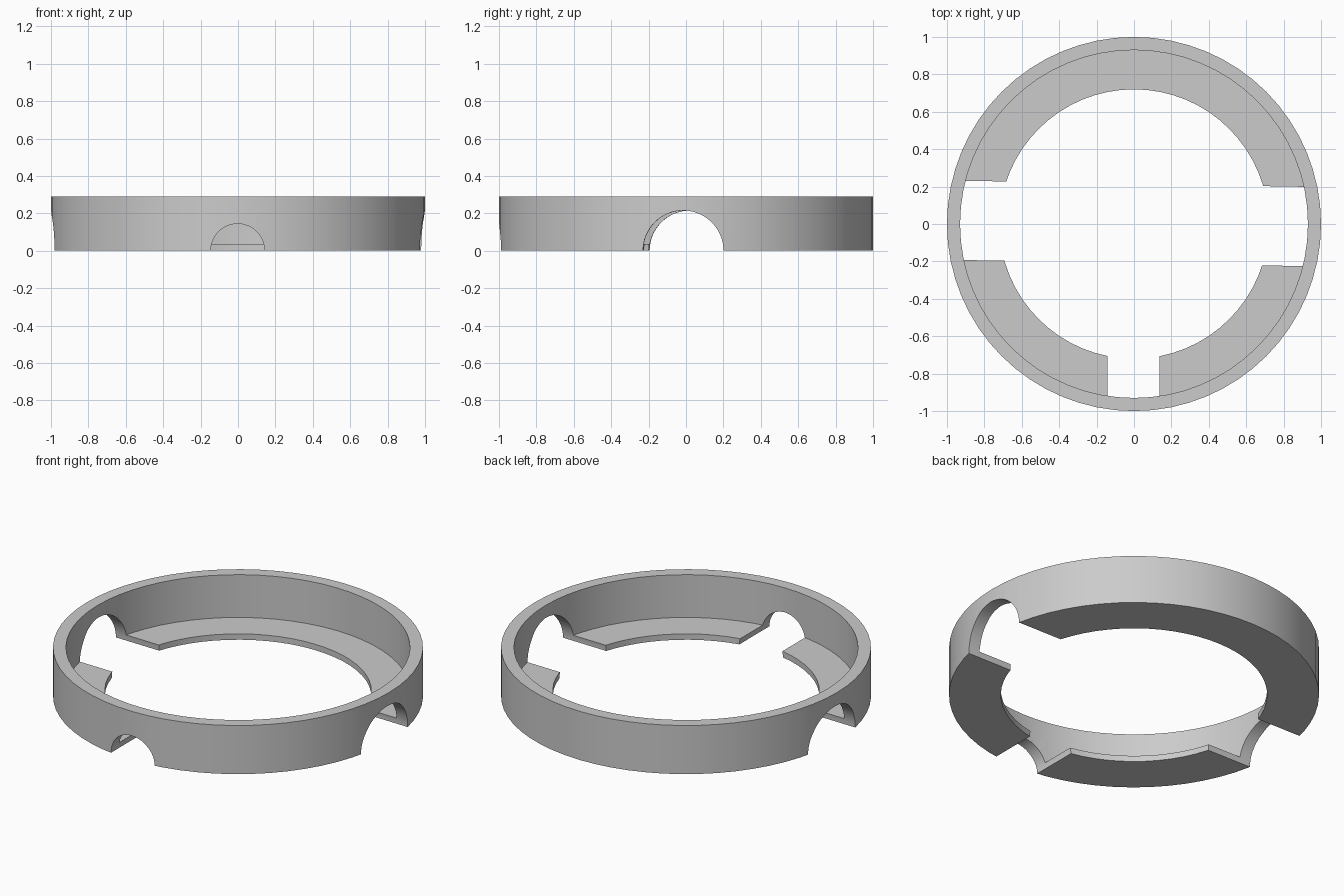
import bpy, bmesh, math
from mathutils import Matrix, Vector

cube = bpy.data.objects.get("Cube")
if cube:
    bpy.data.objects.remove(cube, do_unlink=True)

SEGMENTS = 64

grey = bpy.data.materials.new("plain grey")
color = (0.6, 0.6, 0.6, 1)
grey.diffuse_color = color
grey.use_nodes = True
grey.node_tree.nodes["Principled BSDF"].inputs["Base Color"].default_value = color


def add_object(name, bm):
    mesh = bpy.data.meshes.new(name)
    bmesh.ops.recalc_face_normals(bm, faces=bm.faces)
    bm.to_mesh(mesh)
    bm.free()
    obj = bpy.data.objects.new(name, mesh)
    bpy.context.collection.objects.link(obj)
    mesh.materials.append(grey)
    return obj


def lathe(name, profile):
    """Turn a closed (radius, height) profile around z."""
    bm = bmesh.new()
    rings = []
    for i in range(SEGMENTS):
        a = math.tau * i / SEGMENTS
        rings.append([bm.verts.new((r * math.cos(a), r * math.sin(a), z)) for r, z in profile])
    n = len(profile)
    for i, ring in enumerate(rings):
        nxt = rings[(i + 1) % SEGMENTS]
        for j in range(n):
            k = (j + 1) % n
            bm.faces.new((ring[j], nxt[j], nxt[k], ring[k]))
    return add_object(name, bm)


def rod(name, start, end, radius):
    """Cylinder between two points."""
    start, end = Vector(start), Vector(end)
    axis = end - start
    turn = axis.to_track_quat("Z", "Y").to_matrix().to_4x4()
    bm = bmesh.new()
    bmesh.ops.create_cone(bm, cap_ends=True, segments=SEGMENTS, radius1=radius, radius2=radius,
                          depth=axis.length, matrix=Matrix.Translation((start + end) / 2) @ turn)
    return add_object(name, bm)


# Outer wall with a thin inward flange at the base
ring = lathe("flanged_ring", [(1, 0), (1, 0.29), (0.93, 0.29), (0.93, 0.035), (0.72, 0.035), (0.72, 0)])

# Arched openings: a slightly skewed pair through both sides, a small one in front
cutters = [
    rod("side_arch_cutter", (-1.5, 0.03, 0), (1.5, -0.024, 0), 0.215),
    rod("front_arch_cutter", (-0.002, -1.5, 0), (-0.002, -0.3, 0), 0.144),
]
bpy.context.view_layer.objects.active = ring
for cutter in cutters:
    mod = ring.modifiers.new(cutter.name, "BOOLEAN")
    mod.operation = "DIFFERENCE"
    mod.solver = "EXACT"
    mod.object = cutter
    bpy.ops.object.modifier_apply(modifier=mod.name)
    bpy.data.objects.remove(cutter, do_unlink=True)

bpy.ops.object.select_all(action="DESELECT")
ring.select_set(True)
bpy.ops.object.shade_smooth_by_angle(angle=math.radians(30))
